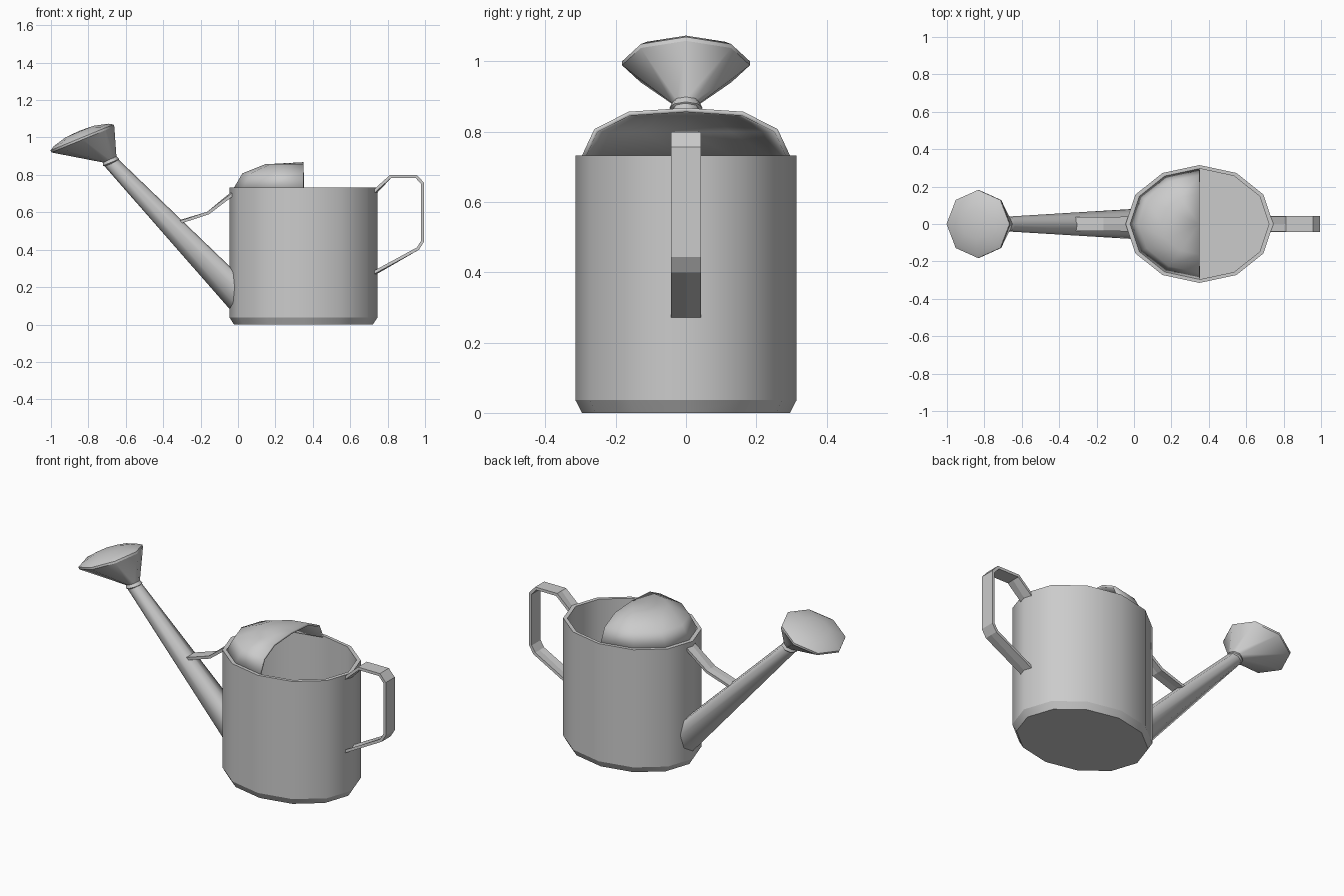
import bpy, bmesh
from math import sin, cos, pi
from mathutils import Vector

cube = bpy.data.objects.get("Cube")
if cube:
    bpy.data.objects.remove(cube)

metal = bpy.data.materials.new("grey_metal")
metal.use_nodes = True
GREY = (0.6, 0.6, 0.6, 1)
metal.diffuse_color = GREY
metal.node_tree.nodes["Principled BSDF"].inputs["Base Color"].default_value = GREY

CX, RX, RY = 0.35, 0.395, 0.315      # oval body centre and radii
SLOPE = 0.34                         # how fast the body wall recedes beside its ends
INNER = 0.94                         # inner wall scale


def finish(name, bm, smooth=True):
    mesh = bpy.data.meshes.new(name)
    for f in bm.faces:
        f.smooth = smooth
    bm.to_mesh(mesh)
    bm.free()
    mesh.materials.append(metal)
    obj = bpy.data.objects.new(name, mesh)
    bpy.context.collection.objects.link(obj)
    return obj


def loft(name, rings, sharp=(), closed=True, caps=(True, True)):
    """Skin a list of point rings; rings listed in sharp keep a hard edge."""
    bm = bmesh.new()
    rows = [[bm.verts.new(p) for p in ring] for ring in rings]
    n = len(rows[0])
    for a, b in zip(rows, rows[1:]):
        for i in range(n if closed else n - 1):
            j = (i + 1) % n
            bm.faces.new((a[i], a[j], b[j], b[i]))
    if caps[0]:
        bm.faces.new(rows[0][::-1])
    if caps[1]:
        bm.faces.new(rows[-1])
    for k in sharp:
        for i in range(n):
            edge = bm.edges.get((rows[k][i], rows[k][(i + 1) % n]))
            if edge:
                edge.smooth = False
    bmesh.ops.remove_doubles(bm, verts=bm.verts, dist=0.0005)
    if closed:
        bmesh.ops.recalc_face_normals(bm, faces=bm.faces)
    return finish(name, bm)


def oval(scale, z, start=0, count=12):
    return [(CX + RX * scale * cos(pi * k / 6), RY * scale * sin(pi * k / 6), z)
            for k in range(start, start + count)]


def tilted(center, axis, radius, lift=0):
    """Octagon around an axis lying in the xz plane."""
    axis = Vector(axis).normalized()
    side = Vector((0, 1, 0))
    u = side.cross(axis)
    c = Vector(center) + axis * lift
    return [c + u * radius * cos(pi * k / 4) + side * radius * sin(pi * k / 4)
            for k in range(8)]


def strap(name, path, half_width, end_slopes):
    """Flat metal band along an xz path, with ends notched to fit round parts."""
    bm = bmesh.new()
    rows = []
    for k, (x, z) in enumerate(path):
        slope = end_slopes[0] if k == 0 else end_slopes[1] if k == len(path) - 1 else 0
        rows.append([bm.verts.new((x + slope * abs(y), y, z))
                     for y in (-half_width, 0, half_width)])
    for a, b in zip(rows, rows[1:]):
        for i in range(2):
            bm.faces.new((a[i], a[i + 1], b[i + 1], b[i]))
    obj = finish(name, bm, smooth=False)
    mod = obj.modifiers.new("thickness", "SOLIDIFY")
    mod.thickness, mod.offset, mod.use_even_offset = 0.016, 0, True
    return obj


# Oval open body with chamfered foot, rim and inner wall
loft("body", [oval(0.94, 0), oval(1, 0.037), oval(1, 0.732),
              oval(INNER, 0.732), oval(INNER, 0.037)], sharp=range(5))

# Half dome covering the spout side of the opening
hood = loft("hood", [oval(INNER * s, z, 3, 7) for s, z in
                     ((1, 0.732), (0.88, 0.808), (0.55, 0.857), (0, 0.868))],
            closed=False, caps=(False, False))
shell = hood.modifiers.new("thickness", "SOLIDIFY")
shell.thickness, shell.offset = 0.012, -1

# Tapered spout whose foot hugs the body wall
TIP = (-0.687, 0, 0.875)
spout_axis = Vector((-0.657, 0, 0.685))
foot = []
for k in range(8):
    y = 0.08 * sin(pi * k / 4)
    foot.append((-0.038 + SLOPE * abs(y), y, 0.19 + 0.115 * cos(pi * k / 4)))
loft("spout", [foot, tilted(TIP, spout_axis, 0.039)], sharp=(0, 1))

# Collar between spout and rose
rose_axis = (-0.381, 0, 0.924)
NECK = (-0.684, 0, 0.88)
loft("collar", [tilted(NECK, rose_axis, r, h) for r, h in
                ((0.038, -0.022), (0.047, -0.014), (0.038, 0.006))], sharp=(0, 1, 2))

# Flared sprinkling rose with a shallow domed face
ROSE = (-0.831, 0, 0.993)
loft("rose", [tilted(NECK, rose_axis, 0.037)] +
     [tilted(ROSE, rose_axis, r, h) for r, h in
      ((0.182, -0.004), (0.182, 0.008), (0.158, 0.022), (0.08, 0.042), (0, 0.046))],
     sharp=(0, 1, 2), caps=(True, False))

# Rear carrying handle
strap("handle", [(0.735, 0.706), (0.816, 0.792), (0.953, 0.792), (0.987, 0.754),
                 (0.987, 0.446), (0.962, 0.406), (0.735, 0.275)],
      0.042, (-SLOPE, -SLOPE))

# Brace between spout and body
strap("spout_brace", [(-0.325, 0.546), (-0.16, 0.596), (-0.03, 0.704)],
      0.038, (0.3, SLOPE))
